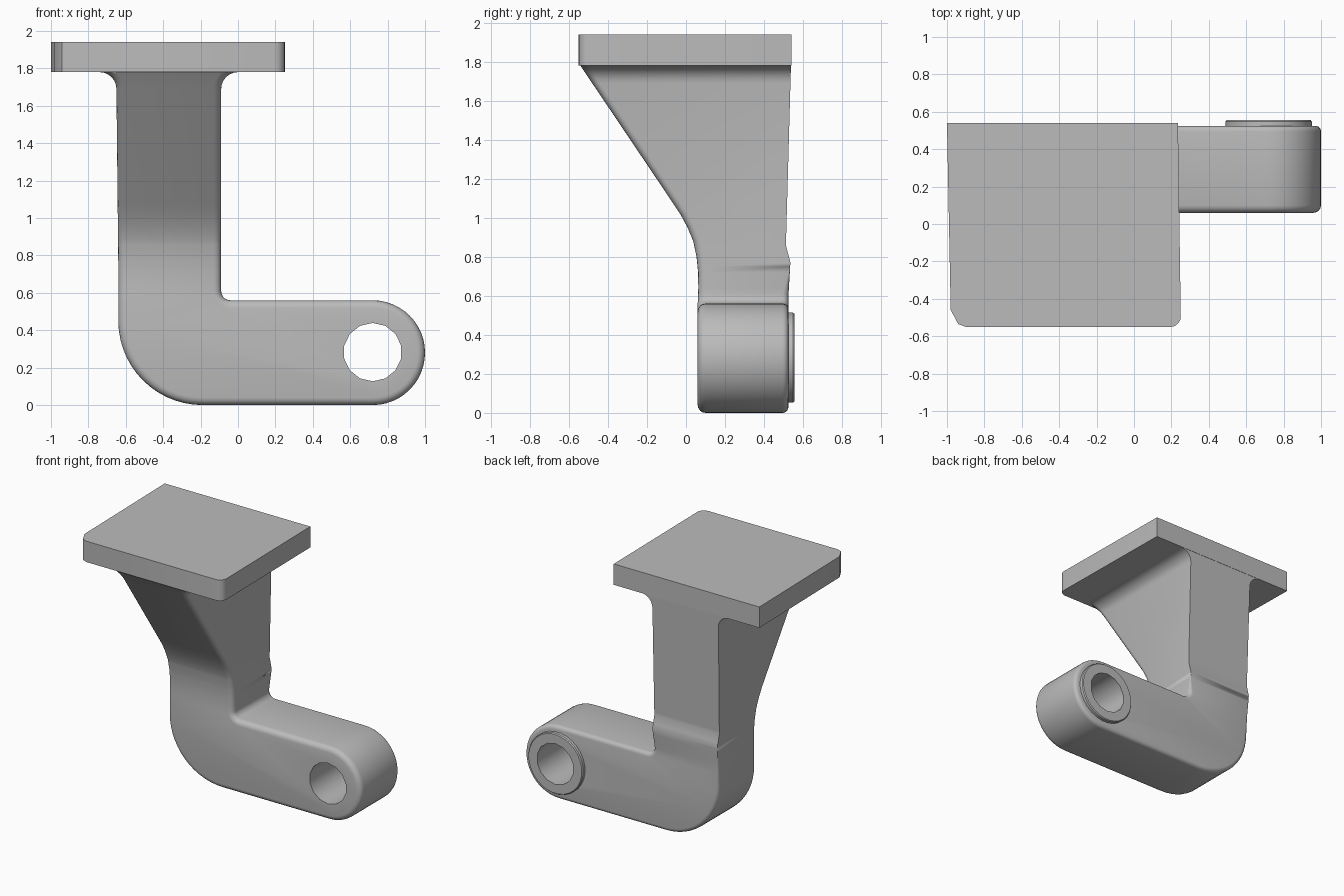
import bpy
import bmesh
from math import cos, sin, radians, pi
from mathutils import Vector

cube = bpy.data.objects.get("Cube")
if cube:
    bpy.data.objects.remove(cube, do_unlink=True)

grey = bpy.data.materials.new("plain grey")
grey.use_nodes = True
colour = (0.5, 0.5, 0.5, 1)
grey.diffuse_color = colour
grey.node_tree.nodes["Principled BSDF"].inputs["Base Color"].default_value = colour


def arc(cx, cz, r, start, end, steps):
    angles = [radians(start + (end - start) * i / steps) for i in range(steps + 1)]
    return [Vector((cx + r * cos(a), cz + r * sin(a))) for a in angles]


def finish(name, bm):
    bmesh.ops.remove_doubles(bm, verts=bm.verts, dist=1e-5)
    bmesh.ops.recalc_face_normals(bm, faces=bm.faces)
    mesh = bpy.data.meshes.new(name)
    bm.to_mesh(mesh)
    bm.free()
    mesh.materials.append(grey)
    obj = bpy.data.objects.new(name, mesh)
    bpy.context.collection.objects.link(obj)
    return obj


def activate(obj):
    bpy.ops.object.select_all(action='DESELECT')
    obj.select_set(True)
    bpy.context.view_layer.objects.active = obj


def smooth(obj):
    activate(obj)
    bpy.ops.object.shade_smooth_by_angle(angle=radians(32))


def loft(bm, rings, closed=False):
    """Skin quads between rings; cap both ends unless the loft closes on itself."""
    loops = [[bm.verts.new(p) for p in ring] for ring in rings]
    pairs = list(zip(loops, loops[1:]))
    if closed:
        pairs.append((loops[-1], loops[0]))
    else:
        bm.faces.new(loops[0])
        bm.faces.new(loops[-1])
    for a, b in pairs:
        for i in range(len(a)):
            j = (i + 1) % len(a)
            bm.faces.new((a[i], a[j], b[j], b[i]))


def interpolate(table, z):
    if z <= table[0][0]:
        return table[0][1]
    for (z0, y0), (z1, y1) in zip(table, table[1:]):
        if z <= z1:
            return y0 + (y1 - y0) * (z - z0) / (z1 - z0)
    return table[-1][1]


# Bracket body: L-shaped outline with fillets under the mounting plate
outline = [Vector((-0.74, 1.92))]
outline += arc(-0.74, 1.69, 0.09, 90, 0, 6)
outline += [Vector((-0.64, 0.75))]
outline += arc(-0.19, 0.45, 0.45, 180, 270, 14)
outline += arc(0.72, 0.28, 0.28, -90, 90, 24)
outline += arc(-0.04, 0.61, 0.05, 270, 180, 5)
outline += [Vector((-0.09, 0.75))]
outline += arc(0, 1.69, 0.09, 180, 90, 6)
outline += [Vector((0, 1.92))]

# Front and back surface depth by height
front = [(0.56, 0.06), (0.64, 0.063), (0.72, 0.07), (0.8, 0.054), (0.88, 0.037),
         (0.95, 0.008), (1.02, -0.03), (1.08, -0.07), (1.785, -0.545)]
front[2] = (0.72, 0.062)
back = [(0.6, 0.525), (0.77, 0.535), (0.86, 0.512), (1.785, 0.538)]


def inset_ring(radius, angle, side):
    """One ring of the rounded edge; the back rounding fades out up the column."""
    ring = []
    for i, p in enumerate(outline):
        d1 = (p - outline[i - 1]).normalized()
        d2 = (outline[(i + 1) % len(outline)] - p).normalized()
        n1, n2 = Vector((-d1.y, d1.x)), Vector((-d2.y, d2.x))
        r = 0 if side == 'back' and p.y > 0.7 else radius
        q = p + (n1 + n2) / (1 + n1.dot(n2)) * r * (1 - cos(angle))
        depth = r * (1 - sin(angle))
        ring.append((q.x, depth if side == 'front' else 10 - depth, q.y))
    return ring


steps = 4
angles = [pi / 2 * i / steps for i in range(steps + 1)]
rings = [inset_ring(0.04, a, 'front') for a in reversed(angles)]
rings += [inset_ring(0.03, a, 'back') for a in angles]
bm = bmesh.new()
loft(bm, rings)
bmesh.ops.remove_doubles(bm, verts=bm.verts, dist=1e-5)
for level in sorted({z for z, y in front + back}):
    bmesh.ops.bisect_plane(bm, geom=bm.verts[:] + bm.edges[:] + bm.faces[:],
                           plane_co=(0, 0, level), plane_no=(0, 0, 1))
for v in bm.verts:
    if v.co.y < 5:
        v.co.y += interpolate(front, v.co.z)
    else:
        v.co.y += interpolate(back, v.co.z) - 10
body = finish("bracket_body", bm)


def circle(r, y, count):
    turn = pi / count
    return [(0.72 + r * cos(turn + 2 * pi * i / count), y,
             0.283 + r * sin(turn + 2 * pi * i / count)) for i in range(count)]


# Pivot hole through the arm
sides = 14
bm = bmesh.new()
loft(bm, [circle(0.156, -0.3, sides), circle(0.156, 1, sides)])
cutter = finish("hole_cutter", bm)
cutter.hide_render = True
cut = body.modifiers.new("pivot_hole", 'BOOLEAN')
cut.operation = 'DIFFERENCE'
cut.solver = 'EXACT'
cut.object = cutter
activate(body)
bpy.ops.object.modifier_apply(modifier=cut.name)
bpy.data.objects.remove(cutter, do_unlink=True)
smooth(body)

# Raised collar around the hole at the back
bm = bmesh.new()
many = sides * 2
inner = [circle(0.156, y, sides) for y in (0.51, 0.556)]


def doubled(ring):
    out = []
    for i, p in enumerate(ring):
        q = ring[(i + 1) % len(ring)]
        out += [p, tuple((a + b) / 2 for a, b in zip(p, q))]
    return out


outer = [circle(r, y, many) for r, y in ((0.232, 0.51), (0.232, 0.548), (0.226, 0.556))]
outer = [ring[-1:] + ring[:-1] for ring in outer]
outer = [ring[1:] + ring[:1] for ring in outer]
loft(bm, [doubled(inner[0])] + outer + [doubled(inner[1])], closed=True)
smooth(finish("pivot_collar", bm))

# Mounting plate with one rounded and one clipped front corner
plate = [(-1, 0.54), (-0.98, -0.46), (-0.94, -0.535), (-0.9, -0.55)]
plate += [tuple(p) for p in arc(0.195, -0.495, 0.055, -90, 0, 5)]
plate += [(0.235, 0.54)]
bm = bmesh.new()
loft(bm, [[(x, y, z) for x, y in plate] for z in (1.78, 1.94)])
smooth(finish("mounting_plate", bm))
